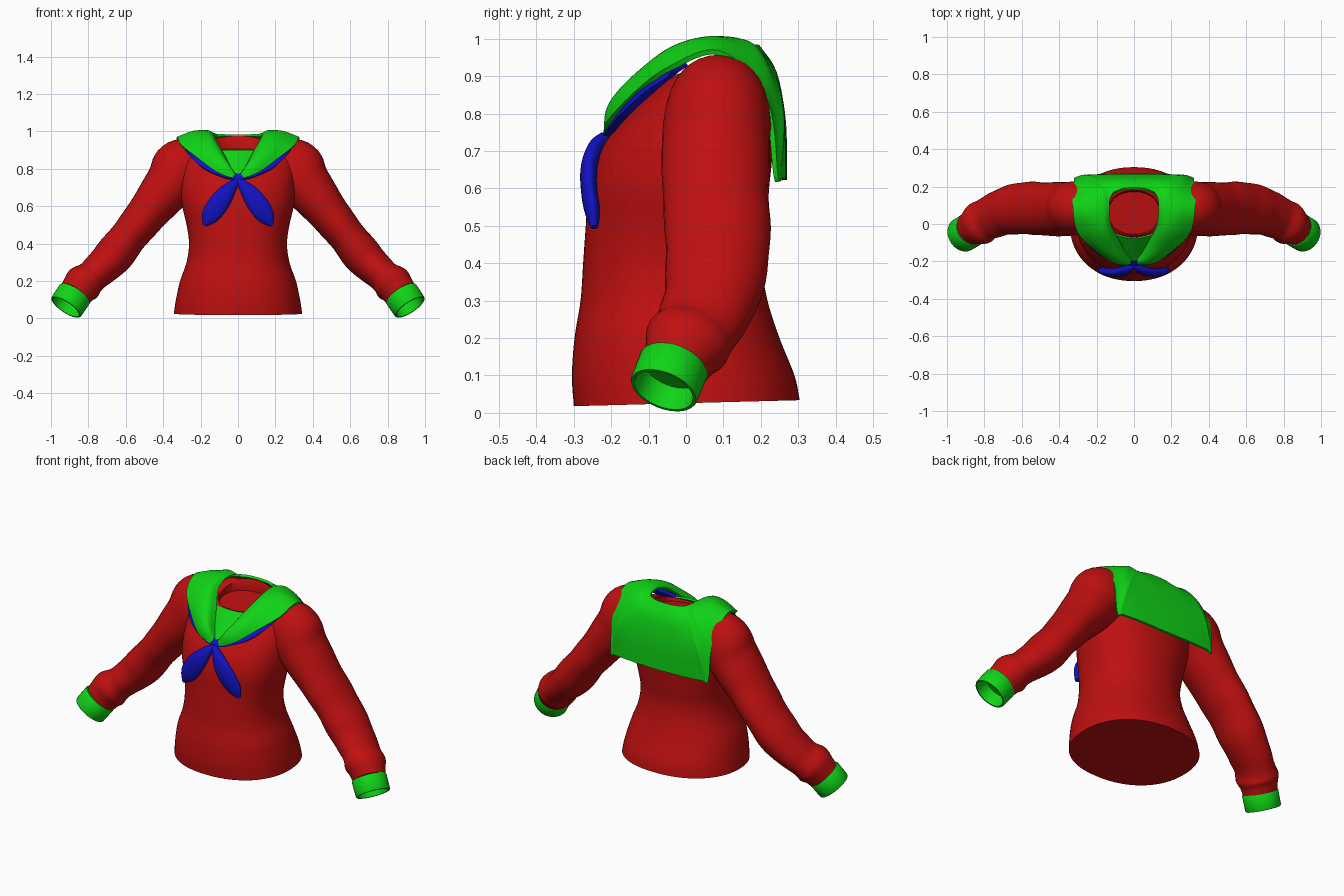
import bpy, bmesh, math
from mathutils import Vector

if "Cube" in bpy.data.objects:
    bpy.data.objects.remove(bpy.data.objects["Cube"])

def material(name, rgb):
    m = bpy.data.materials.new(name)
    m.diffuse_color = (*rgb, 1)
    m.use_nodes = True
    m.node_tree.nodes["Principled BSDF"].inputs["Base Color"].default_value = m.diffuse_color
    return m

RED = material("red cloth", (0.52, 0.005, 0.005))
GREEN = material("green trim", (0.005, 0.66, 0.008))
BLUE = material("blue scarf", (0.006, 0.006, 0.55))

def spline(rows, n):
    """Smoothly resample rows of numbers, n steps per span (Catmull-Rom)."""
    out = []
    for i in range(len(rows) - 1):
        p1, p2 = rows[i], rows[i + 1]
        p0 = rows[i - 1] if i else [2 * a - b for a, b in zip(p1, p2)]
        p3 = rows[i + 2] if i + 2 < len(rows) else [2 * b - a for a, b in zip(p1, p2)]
        for k in range(n):
            t = k / n
            out.append([b + 0.5 * t * (c - a + t * (2 * a - 5 * b + 4 * c - d + t * (3 * (b - c) + d - a)))
                        for a, b, c, d in zip(p0, p1, p2, p3)])
    return out + [list(rows[-1])]

def loft(name, rings, mat, closed=True, mirror=False, thick=0):
    """Bridge rows of points; closed rings are capped, open rows make a sheet."""
    bm = bmesh.new()
    vs = [[bm.verts.new(p) for p in r] for r in rings]
    n = len(rings[0])
    for a, b in zip(vs, vs[1:]):
        for j in range(n if closed else n - 1):
            k = (j + 1) % n
            bm.faces.new((a[j], a[k], b[k], b[j]))
    if closed:
        bm.faces.new(vs[0][::-1])
        bm.faces.new(vs[-1])
    bmesh.ops.recalc_face_normals(bm, faces=bm.faces)
    me = bpy.data.meshes.new(name)
    bm.to_mesh(me)
    bm.free()
    me.materials.append(mat)
    ob = bpy.data.objects.new(name, me)
    bpy.context.collection.objects.link(ob)
    bpy.ops.object.select_all(action='DESELECT')
    ob.select_set(True)
    bpy.context.view_layer.objects.active = ob
    if mirror:
        mod = ob.modifiers.new("mirror", 'MIRROR')
        mod.use_clip = True
        bpy.ops.object.modifier_apply(modifier=mod.name)
    if thick:
        mod = ob.modifiers.new("thickness", 'SOLIDIFY')
        mod.thickness, mod.offset = thick, 0
        bpy.ops.object.modifier_apply(modifier=mod.name)
    bpy.ops.object.shade_smooth_by_angle(angle=math.radians(45))
    return ob

def tube_rings(rows, sides=32):
    """Rows of x, y, z, radius along y, radius across -> rings round the path."""
    rings = []
    for i, r in enumerate(rows):
        a, b = rows[max(i - 1, 0)], rows[min(i + 1, len(rows) - 1)]
        t = (Vector(b[:3]) - Vector(a[:3])).normalized()
        e1 = Vector((0, 1, 0))
        e1 = (e1 - t * e1.dot(t)).normalized()
        e2 = t.cross(e1)
        rings.append([Vector(r[:3]) + e1 * r[3] * math.cos(u) + e2 * r[4] * math.sin(u)
                      for u in (2 * math.pi * j / sides for j in range(sides))])
    return rings

# Torso: front z, back z, half width, front y, back y
torso = spline([
    (.018, .034, .343, -.300, .304), (.10, .10, .332, -.305, .290),
    (.20, .20, .310, -.298, .250), (.30, .30, .275, -.282, .218),
    (.40, .40, .262, -.275, .203), (.50, .50, .275, -.268, .212),
    (.60, .60, .298, -.260, .222), (.68, .68, .305, -.238, .230),
    (.74, .74, .305, -.205, .230), (.80, .81, .305, -.153, .225),
    (.845, .88, .300, -.108, .212), (.87, .94, .280, -.078, .198),
    (.885, .965, .235, -.065, .188)], 5)
# neck edge and the floor inside it
torso += [(.893, .975, .145, -.060, .180), (.888, .968, .138, -.056, .174),
          (.882, .906, .136, -.054, .172)]

def torso_ring(zf, zb, rx, yf, yb, sides=64, e=2 / 2.2):
    ring = []
    for j in range(sides):
        u = 2 * math.pi * j / sides
        c, s = math.cos(u), math.sin(u)
        x = rx * math.copysign(abs(c) ** e, c)
        k = math.copysign(abs(s) ** e, s)
        ring.append((x, (yf + yb) / 2 + k * (yb - yf) / 2, (zf + zb) / 2 + k * (zb - zf) / 2))
    return ring

loft("torso", [torso_ring(*r) for r in torso], RED)

# Sleeves, with soft folds growing toward the wrist
sleeve = spline([
    (.22, .085, .84, .120, .125), (.30, .085, .80, .140, .160),
    (.365, .08, .715, .145, .137), (.475, .08, .575, .142, .112),
    (.575, .085, .45, .140, .100), (.675, .072, .325, .130, .104),
    (.77, .035, .235, .116, .088), (.83, .0, .182, .114, .102),
    (.872, -.028, .128, .088, .088)], 6)
for i, r in enumerate(sleeve):
    fold = 1 + .022 * math.sin(i * .95) * i / len(sleeve)
    r[3] *= fold
    r[4] *= fold
loft("sleeves", tube_rings(sleeve), RED, mirror=True)

# Cuffs: hollow bands, rows are distance from the mouth and radius
mouth, axis = Vector((.92, -.06, .06)), Vector((.53, -.32, -.79)).normalized()
side = axis.cross(Vector((0, 1, 0))).normalized()
up = axis.cross(side)
cuff = []
for d, rad in [(.092, .07), (.092, .091), (.085, .095), (.006, .094), (0, .091),
               (0, .083), (.006, .081), (.07, .08)]:
    cuff.append([mouth - axis * d + (side * math.cos(u) + up * math.sin(u)) * rad
                 for u in (2 * math.pi * j / 32 for j in range(32))])
loft("cuffs", cuff, GREEN, mirror=True)

# Collar half: sections from the neck edge outward, going front to back
sections = [
    (.0, -.195, .745, .01, -.205, .75, .02, -.21, .75, .035, -.215, .75),
    (.04, -.165, .80, .06, -.195, .825, .09, -.205, .81, .115, -.20, .785),
    (.085, -.085, .885, .11, -.125, .90, .16, -.14, .89, .215, -.13, .857),
    (.125, -.01, .955, .155, -.03, .975, .22, -.035, .965, .30, -.04, .922),
    (.135, .07, .985, .165, .08, 1.0, .24, .085, .995, .325, .09, .962),
    (.13, .13, .985, .18, .17, .985, .25, .20, .93, .32, .21, .84),
    (.11, .165, .98, .18, .215, .935, .26, .25, .81, .315, .24, .635),
    (.10, .17, .98, .165, .22, .93, .235, .255, .80, .28, .25, .628),
    (.06, .185, .98, .10, .235, .91, .14, .258, .78, .17, .26, .625),
    (.0, .19, .98, .0, .235, .91, .0, .26, .78, .0, .263, .622)]
collar = [spline([r[0:3], r[3:6], r[6:9], r[9:12]], 5) for r in spline(sections, 6)]
loft("collar", collar, GREEN, closed=False, mirror=True, thick=.014)

# Chest panel filling the V of the collar
panel = []
for i in range(11):
    t = i / 10
    w = .02 + .085 * t
    panel.append([(s * w, -.218 + .145 * t + .02 * s * s * t, .74 + .157 * t)
                  for s in (j / 4 - 1 for j in range(9))])
loft("chest_panel", panel, GREEN, closed=False, thick=.01)

# Scarf band peeping out under the collar: upper edge, lower edge
band = spline([
    (.0, -.195, .765, .0, -.215, .735), (.08, -.175, .80, .08, -.20, .755),
    (.17, -.12, .865, .18, -.16, .80), (.25, -.05, .915, .245, -.10, .855),
    (.285, .0, .935, .275, -.04, .90)], 6)
loft("scarf_band", [[r[:3], [(a + b) / 2 - (.006 if k == 1 else 0)
                             for k, (a, b) in enumerate(zip(r[:3], r[3:]))], r[3:]]
                    for r in band], BLUE, closed=False, mirror=True, thick=.02)

# Scarf tails: leaf shapes hanging from the tip of the V
tail = spline([
    (.0, -.218, .738, .016, .014), (.035, -.242, .705, .022, .032),
    (.078, -.258, .65, .024, .050), (.122, -.258, .588, .022, .054),
    (.155, -.25, .538, .020, .042), (.180, -.245, .497, .010, .010)], 5)
loft("scarf_tails", tube_rings(tail, 24), BLUE, mirror=False)
loft("scarf_tails_left", [[(-p[0], p[1], p[2]) for p in r] for r in tube_rings(tail, 24)], BLUE)
